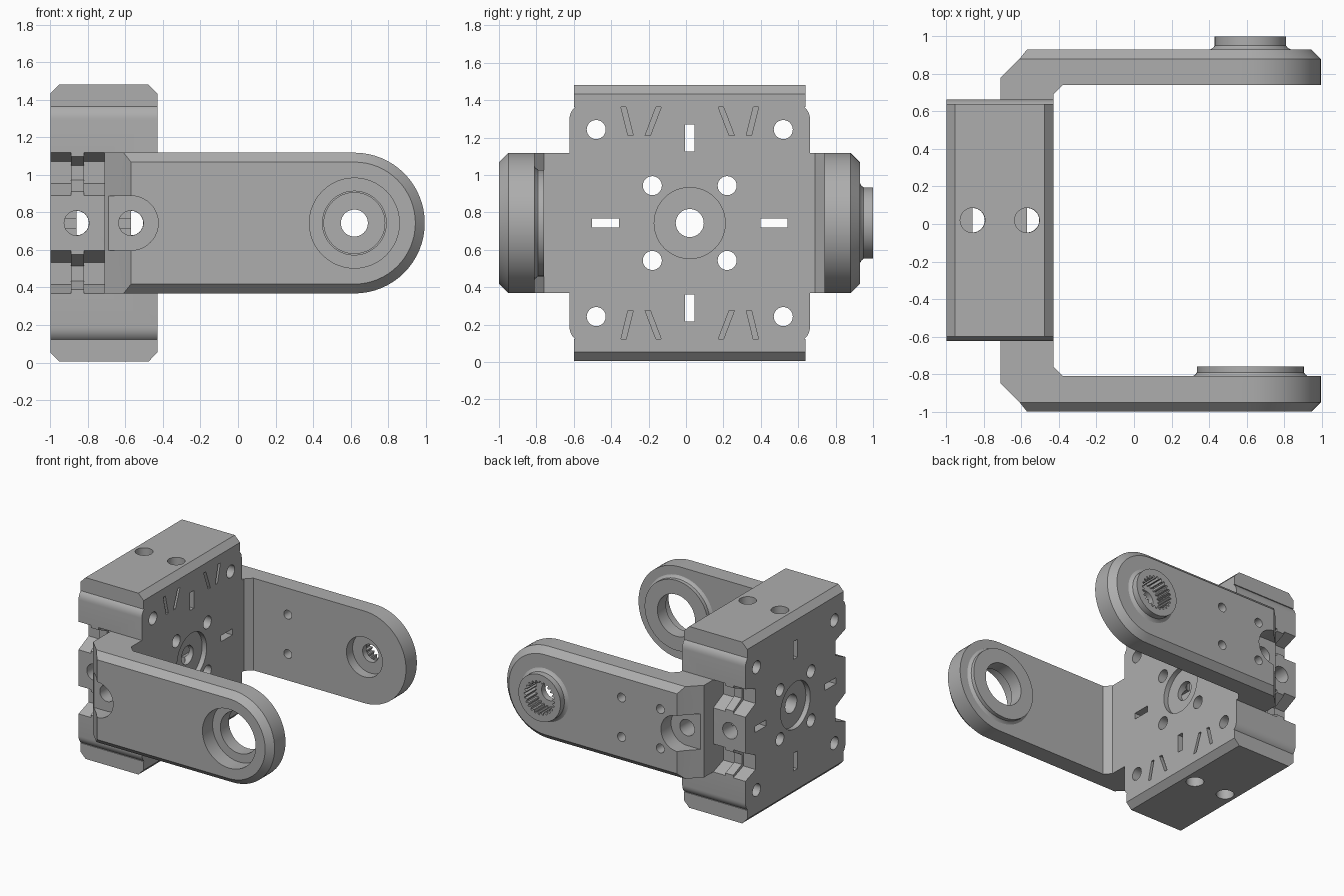
import bpy, bmesh, math
from mathutils import Vector

cube = bpy.data.objects.get("Cube")
if cube:
    bpy.data.objects.remove(cube)

metal = bpy.data.materials.new("plain_grey")
metal.use_nodes = True
GREY = (0.42, 0.42, 0.42, 1)
metal.diffuse_color = GREY
metal.node_tree.nodes["Principled BSDF"].inputs["Base Color"].default_value = GREY

CY, CZ = 0.02, 0.743          # centre of the block
PIVOT = 0.62                  # x of the arm pivots
PLACE = {"x": lambda u, v, a: (a, u, v),
         "y": lambda u, v, a: (u, a, v),
         "z": lambda u, v, a: (u, v, a)}


def loft(name, axis, layers):
    """Solid through outlines [(position, 2D points)] stacked along an axis."""
    bm = bmesh.new()
    rings = [[bm.verts.new(PLACE[axis](u, v, a)) for u, v in pts] for a, pts in layers]
    n = len(rings[0])
    for low, high in zip(rings, rings[1:]):
        for i in range(n):
            j = (i + 1) % n
            bm.faces.new((low[i], low[j], high[j], high[i]))
    bm.faces.new(rings[0])
    bm.faces.new(rings[-1])
    bmesh.ops.recalc_face_normals(bm, faces=bm.faces)
    mesh = bpy.data.meshes.new(name)
    bm.to_mesh(mesh)
    bm.free()
    mesh.materials.append(metal)
    ob = bpy.data.objects.new(name, mesh)
    bpy.context.collection.objects.link(ob)
    return ob


def prism(axis, pts, a, b, name="cutter"):
    return loft(name, axis, [(a, pts), (b, pts)])


def arc(u, v, r, start=0, end=360, n=32):
    full = end - start == 360
    steps = n if full else n + 1
    return [(u + r * math.cos(math.radians(start + (end - start) * i / n)),
             v + r * math.sin(math.radians(start + (end - start) * i / n))) for i in range(steps)]


def rect(u, v, w, h):
    return [(u - w / 2, v - h / 2), (u + w / 2, v - h / 2),
            (u + w / 2, v + h / 2), (u - w / 2, v + h / 2)]


def combine(ob, others, operation):
    """Apply booleans and drop the helper solids."""
    for other in others:
        mod = ob.modifiers.new("bool", "BOOLEAN")
        mod.operation, mod.solver, mod.object = operation, "EXACT", other
    bpy.context.view_layer.update()
    graph = bpy.context.evaluated_depsgraph_get()
    mesh = bpy.data.meshes.new_from_object(ob.evaluated_get(graph))
    ob.modifiers.clear()
    ob.data = mesh
    for other in others:
        bpy.data.objects.remove(other)


def finish(ob):
    bpy.ops.object.select_all(action="DESELECT")
    ob.select_set(True)
    bpy.context.view_layer.objects.active = ob
    bpy.ops.object.shade_smooth_by_angle(angle=math.radians(25))


def cross_holes(axis, v, low, high):
    """Two round screw holes that narrow to a half-round passage inside."""
    cuts = []
    for x in (-0.86, -0.57):
        cuts.append(prism(axis, arc(x, v, 0.065, -90, 90, 16), low, high))
        cuts.append(prism(axis, arc(x, v, 0.066), low, low + 0.3))
        cuts.append(prism(axis, arc(x, v, 0.066), high - 0.3, high))
    return cuts


# Main block: rounded outline extruded along x
HALF, TALL, R = 0.643, 0.64, 0.085
outline = []
for k, (su, sv) in enumerate([(1, 1), (-1, 1), (-1, -1), (1, -1)]):
    outline += arc(CY + su * (HALF - R), CZ + sv * (TALL - R), R, 90 * k, 90 * k + 90, 8)
block = prism("x", outline, -1, -0.43, "main_block")

cuts = []
for su in (1, -1):
    for sv in (1, -1):
        for d in (0.2, 0.5):
            cuts.append(prism("x", arc(CY + su * d, CZ + sv * d, 0.051, n=24), -1.1, -0.3))
        # Slanted grooves on the inner face
        for top, bottom in ((0.358, 0.316), (0.16, 0.225)):
            groove = [(CY + su * (d + e), CZ + sv * h) for d, e, h in
                      ((top, -0.014, 0.637), (top, 0.014, 0.637),
                       (bottom, 0.014, 0.467), (bottom, -0.014, 0.467))]
            cuts.append(prism("x", groove, -0.46, -0.4))
        # Stepped side notches with a small rib across each
        for x0, x1, e in ((-1.1, -0.89, 0), (-0.89, -0.82, 0.02), (-0.82, -0.71, 0)):
            notch = [(CY + su * (HALF - depth), CZ + sv * h) for depth, h in
                     ((-0.05, 0.375 - e), (0, 0.375 - e), (0.13 - e, 0.328 - e),
                      (0.13 - e, 0.21 + e), (0, 0.147 + e), (-0.05, 0.147 + e))]
            cuts.append(prism("x", notch, x0, x1))
    # Narrow slots
    cuts.append(prism("x", rect(CY, CZ + su * 0.454, 0.05, 0.145), -1.1, -0.3))
    cuts.append(prism("x", rect(CY + su * 0.45, CZ, 0.145, 0.05), -1.1, -0.3))
# Centre bore with shallow rings
cuts.append(prism("x", arc(CY, CZ, 0.075), -1.1, -0.3))
cuts.append(prism("x", arc(CY, CZ, 0.19, n=48), -0.47, -0.3))
cuts.append(prism("x", arc(CY, CZ, 0.19, n=48), -1.1, -0.96))
cuts += cross_holes("y", CZ, CY - 0.75, CY + 0.75)
cuts += cross_holes("z", CY, -0.1, 1.6)
combine(block, cuts, "DIFFERENCE")
finish(block)

# Flanges on the top and bottom, chamfered along their long edges
for name, s in (("top_flange", 1), ("bottom_flange", -1)):
    section = [(x, CZ + s * h) for x, h in ((-1, 0.62), (-0.43, 0.62), (-0.43, 0.69),
               (-0.477, 0.738), (-0.953, 0.738), (-1, 0.69))]
    flange = prism("y", section, CY - 0.62, CY + 0.62, name)
    combine(flange, [prism("z", arc(x, CY, 0.066), -0.1, 1.6) for x in (-0.86, -0.57)],
            "DIFFERENCE")
    finish(flange)


def stadium(left, r):
    return [(left, CZ - r)] + arc(PIVOT, CZ, r, -90, 90, 32) + [(left, CZ + r)]


# Arms: s is the side, face the distance of the outer surface
for name, s, face, root in (("front_arm", -1, 1.0, 0.615), ("back_arm", 1, 0.93, 0.655)):
    def y(d):
        return s * (face - d)

    arm = loft(name, "y", [(y(0.19), stadium(-0.71, 0.375)), (y(0.15), stadium(-0.71, 0.375)),
                           (y(0.05), stadium(-0.61, 0.375)), (y(0), stadium(-0.57, 0.325))])
    web = prism("z", [(-0.71, s * root), (-0.43, s * root), (-0.43, y(0.24)), (-0.38, y(0.19)),
                      (-0.38, y(0.17)), (-0.71, y(0.17))], CZ - 0.375, CZ + 0.375)

    # Round boss: inside the front arm, outside the back arm
    if s < 0:
        rings = ((0.16, 0.305), (0.19, 0.305), (0.196, 0.295), (0.21, 0.285), (0.24, 0.285))
    else:
        rings = ((0.03, 0.215), (0, 0.215), (-0.008, 0.2), (-0.02, 0.19), (-0.07, 0.19))
    boss = loft("boss", "y", [(y(d), arc(PIVOT, CZ, r, n=48)) for d, r in rings])
    combine(arm, [web, boss], "UNION")

    # Screw hole and its open pocket in the bend
    pocket = [(-0.8, CZ - 0.145)] + arc(-0.57, CZ, 0.145, -90, 90, 20) + [(-0.8, CZ + 0.145)]
    cuts = [prism("y", pocket, y(0.13), y(-0.1)),
            prism("y", arc(-0.57, CZ, 0.066), y(0.5), y(-0.1))]
    if s < 0:
        # Stepped bearing hole
        cuts.append(prism("y", arc(PIVOT, CZ, 0.24, n=48), y(0.13), y(-0.1)))
        cuts.append(prism("y", arc(PIVOT, CZ, 0.17, n=48), y(0.3), y(-0.1)))
    else:
        # Toothed socket, screw hole and inner counterbore
        teeth = 24
        spline = []
        for i in range(teeth * 4):
            r = 0.138 if i % 4 < 2 else 0.118
            t = math.tau * i / (teeth * 4)
            spline.append((PIVOT + r * math.cos(t), CZ + r * math.sin(t)))
        cuts.append(prism("y", spline, y(0.06), y(-0.1)))
        cuts.append(prism("y", arc(PIVOT, CZ, 0.072), y(0.3), y(-0.1)))
        cuts.append(prism("y", arc(PIVOT, CZ, 0.162, n=48), y(0.3), y(0.11)))
        # Small mounting holes
        for x, depth in ((-0.07, 0.3), (-0.42, 0.12)):
            for h in (-0.16, 0.16):
                cuts.append(prism("y", arc(x, CZ + h, 0.036, n=20), y(depth), y(-0.1)))
    combine(arm, cuts, "DIFFERENCE")
    finish(arm)
